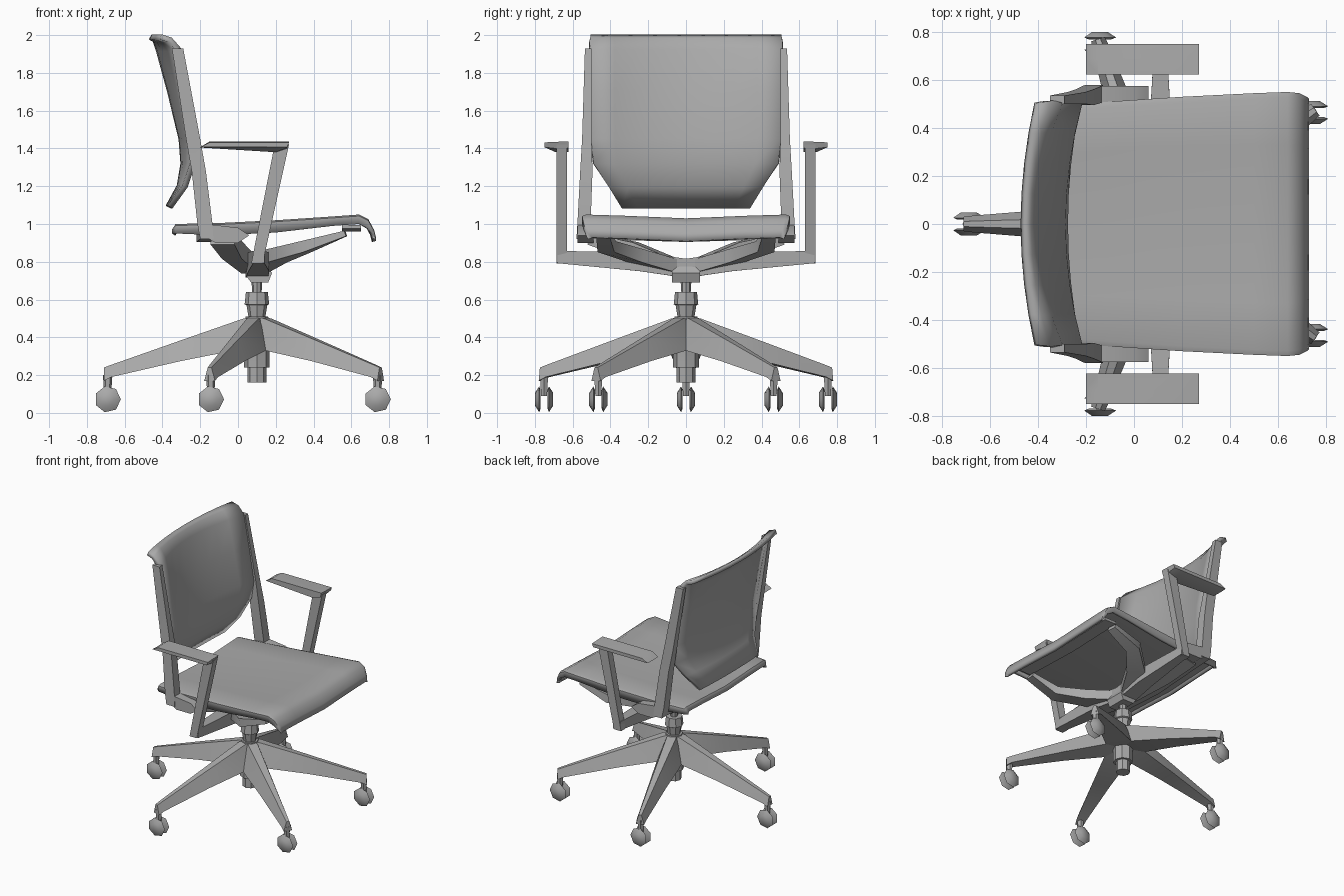
import bpy, bmesh
from math import cos, sin, pi, radians
from mathutils import Vector, Matrix

cube = bpy.data.objects.get("Cube")
if cube:
    bpy.data.objects.remove(cube)

grey = bpy.data.materials.new("mid_grey")
grey.use_nodes = True
COLOUR = (0.4, 0.4, 0.4, 1)
grey.diffuse_color = COLOUR
grey.node_tree.nodes["Principled BSDF"].inputs["Base Color"].default_value = COLOUR

HUB_X = 0.1


def finish(name, bm, angle=40):
    bmesh.ops.recalc_face_normals(bm, faces=bm.faces)
    mesh = bpy.data.meshes.new(name)
    bm.to_mesh(mesh)
    bm.free()
    mesh.materials.append(grey)
    obj = bpy.data.objects.new(name, mesh)
    bpy.context.collection.objects.link(obj)
    bpy.ops.object.select_all(action='DESELECT')
    obj.select_set(True)
    bpy.context.view_layer.objects.active = obj
    bpy.ops.object.shade_smooth_by_angle(angle=radians(angle))
    return obj


def loft(name, rings, angle=40, matrix=None):
    """Closed rings joined into a capped solid."""
    bm = bmesh.new()
    vs = [[bm.verts.new(p) for p in ring] for ring in rings]
    n = len(vs[0])
    for a, b in zip(vs, vs[1:]):
        for i in range(n):
            j = (i + 1) % n
            bm.faces.new((a[i], a[j], b[j], b[i]))
    bm.faces.new(vs[0])
    bm.faces.new(vs[-1])
    if matrix:
        bm.transform(matrix)
    return finish(name, bm, angle)


def sheet(name, rows, thickness, offset):
    """Open grid of points given thickness."""
    bm = bmesh.new()
    vs = [[bm.verts.new(p) for p in row] for row in rows]
    for a, b in zip(vs, vs[1:]):
        for i in range(len(a) - 1):
            bm.faces.new((a[i], a[i + 1], b[i + 1], b[i]))
    obj = finish(name, bm, 50)
    solid = obj.modifiers.new("thickness", 'SOLIDIFY')
    solid.thickness = thickness
    solid.offset = offset
    return obj


def side_prism(name, profile, y0, y1):
    """x-z outline extruded across y."""
    return loft(name, [[(x, y, z) for x, z in profile] for y in (y0, y1)], 30)


def bar(name, path, sizes):
    """Rectangular bar through points; each size is (across, deep)."""
    pts = [Vector(p) for p in path]
    rings = []
    for i, p in enumerate(pts):
        d = (pts[min(i + 1, len(pts) - 1)] - pts[max(i - 1, 0)]).normalized()
        side = d.cross(Vector((0, 0, 1))).normalized()
        up = side.cross(d)
        w, h = sizes[i]
        rings.append([p + side * a * w / 2 + up * b * h / 2
                      for a, b in ((-1, -1), (1, -1), (1, 1), (-1, 1))])
    return loft(name, rings)


def turned(name, profile, sides, matrix):
    """Rings of (radius, height) around an axis."""
    rings = [[(r * cos(2 * pi * i / sides), r * sin(2 * pi * i / sides), z)
              for i in range(sides)] for r, z in profile]
    return loft(name, rings, 40, matrix)


# Five-legged base with twin-wheel casters
for k in range(5):
    ang = pi + k * 2 * pi / 5
    turn = Matrix.Translation((HUB_X, 0, 0)) @ Matrix.Rotation(ang, 4, 'Z')
    rings = []
    for r, w, top, bottom in ((0, 0.07, 0.51, 0.37), (0.07, 0.095, 0.5, 0.34),
                              (0.4, 0.065, 0.385, 0.275), (0.77, 0.035, 0.255, 0.19),
                              (0.81, 0.03, 0.24, 0.17)):
        rings.append([(r, -w, bottom), (r, w, bottom), (r, w * 0.35, top), (r, -w * 0.35, top)])
    loft(f"base_leg_{k + 1}", rings, 40, turn)
    end = turn @ Vector((0.79, 0, 0))
    turned(f"caster_stem_{k + 1}", ((0.018, 0.09), (0.025, 0.2)), 6,
           Matrix.Translation(end))
    for s in (-1, 1):
        place = Matrix.Translation(end + Vector((0, s * 0.018, 0.072))) @ Matrix.Rotation(-s * pi / 2, 4, 'X')
        turned(f"caster_wheel_{k + 1}", ((0.05, 0), (0.07, 0.008), (0.035, 0.03)), 7, place)

# Gas lift column
turned("lift_column", ((0.05, 0.16), (0.05, 0.24), (0.068, 0.24), (0.068, 0.33), (0.075, 0.38),
                       (0.06, 0.51), (0.045, 0.51), (0.055, 0.57), (0.065, 0.575),
                       (0.058, 0.64), (0.025, 0.64), (0.03, 0.72)), 8,
       Matrix.Translation((HUB_X, 0, 0)))

# Pivot block under the seat
side_prism("pivot_block", ((0.04, 0.73), (0.07, 0.69), (0.16, 0.69), (0.18, 0.74),
                           (0.14, 0.81), (0.03, 0.81)), -0.075, 0.075)

for s, side in ((1, "left"), (-1, "right")):
    # Arm support: cross beam, upright and pad
    bar(f"{side}_arm_beam",
        ((0.1, 0, 0.765), (0.11, s * 0.24, 0.8), (0.11, s * 0.68, 0.825)),
        ((0.12, 0.1), (0.11, 0.1), (0.06, 0.065)))
    side_prism(f"{side}_arm_post", ((0.07, 0.79), (0.13, 0.79), (0.27, 1.42), (0.19, 1.4)),
               s * 0.63, s * 0.685)
    pad = ((-0.2, 1.405), (0.2, 1.38), (0.26, 1.4), (0.27, 1.435), (-0.15, 1.435))
    loft(f"{side}_arm_pad",
         [[(x, s * 0.622, z + 0.002) for x, z in pad],
          [(x, s * 0.69, z) for x, z in pad],
          [(x, s * 0.75, max(z, 1.41) - 0.003) for x, z in pad]], 30)

    # Struts that carry the seat
    bar(f"{side}_front_strut",
        ((0.1, s * 0.04, 0.77), (0.2, s * 0.26, 0.83), (0.36, s * 0.42, 0.88), (0.57, s * 0.44, 0.95)),
        ((0.1, 0.07), (0.13, 0.07), (0.1, 0.06), (0.07, 0.03)))
    bar(f"{side}_rear_strut",
        ((0.07, s * 0.04, 0.77), (-0.03, s * 0.28, 0.86), (-0.08, s * 0.5, 0.92)),
        ((0.1, 0.07), (0.11, 0.09), (0.13, 0.06)))

    # Back upright with its foot bracket
    rings = []
    for z, x0, x1, y0, y1 in ((0.92, -0.2, -0.13, 0.51, 0.58), (1.0, -0.215, -0.135, 0.505, 0.575),
                              (1.28, -0.245, -0.17, 0.495, 0.56), (1.45, -0.275, -0.2, 0.5, 0.55),
                              (1.93, -0.35, -0.29, 0.5, 0.535)):
        rings.append([(x0, s * y0, z), (x1, s * y0, z), (x1, s * y1, z), (x0, s * y1, z)])
    loft(f"{side}_back_upright", rings)
    side_prism(f"{side}_foot_bracket", ((-0.2, 0.95), (-0.12, 0.9), (0, 0.9), (0.06, 0.94),
                                        (0, 0.98), (-0.17, 1.0)), s * 0.49, s * 0.575)

# Dished seat shell with folded rim: x, height, half width, rim depth
rows = []
for x, z, w, rim in ((-0.35, 0.97, 0.47, 0.02), (-0.33, 1.0, 0.49, 0.05), (-0.1, 1.005, 0.51, 0.065),
                     (0.2, 1.02, 0.53, 0.065), (0.5, 1.04, 0.545, 0.05), (0.64, 1.05, 0.55, 0.05),
                     (0.69, 1.025, 0.545, 0.05), (0.72, 0.97, 0.53, 0.03), (0.73, 0.93, 0.52, 0.01)):
    row = []
    for t, drop in ((-1, rim), (-1, 0.008), (-0.96, 0), (-0.6, 0.006), (0, 0.02),
                    (0.6, 0.006), (0.96, 0), (1, 0.008), (1, rim)):
        row.append((x, t * w, z - drop))
    rows.append(row)
sheet("seat", rows, 0.022, -1)

# Rails below the seat
bar("seat_rear_rail", ((-0.14, -0.52, 0.94), (-0.16, 0, 0.925), (-0.14, 0.52, 0.94)),
    ((0.12, 0.04),) * 3)
bar("seat_front_rail", ((0.6, -0.46, 0.985), (0.6, 0, 0.97), (0.6, 0.46, 0.985)),
    ((0.1, 0.02),) * 3)

# Curved back panel: height, centre x, edge x, half width
rows = []
for z, xc, xe, w in ((1.09, -0.37, -0.36, 0.34), (1.2, -0.31, -0.28, 0.41), (1.32, -0.29, -0.24, 0.49),
                     (1.45, -0.3, -0.23, 0.505), (1.7, -0.36, -0.27, 0.51), (1.92, -0.42, -0.31, 0.51),
                     (1.975, -0.44, -0.36, 0.51), (1.99, -0.465, -0.41, 0.505)):
    rows.append([(xc + (xe - xc) * abs(t) ** 2, t * w, z)
                 for t in (-1, -0.75, -0.5, -0.25, 0, 0.25, 0.5, 0.75, 1)])
sheet("back_panel", rows, 0.03, 0)
